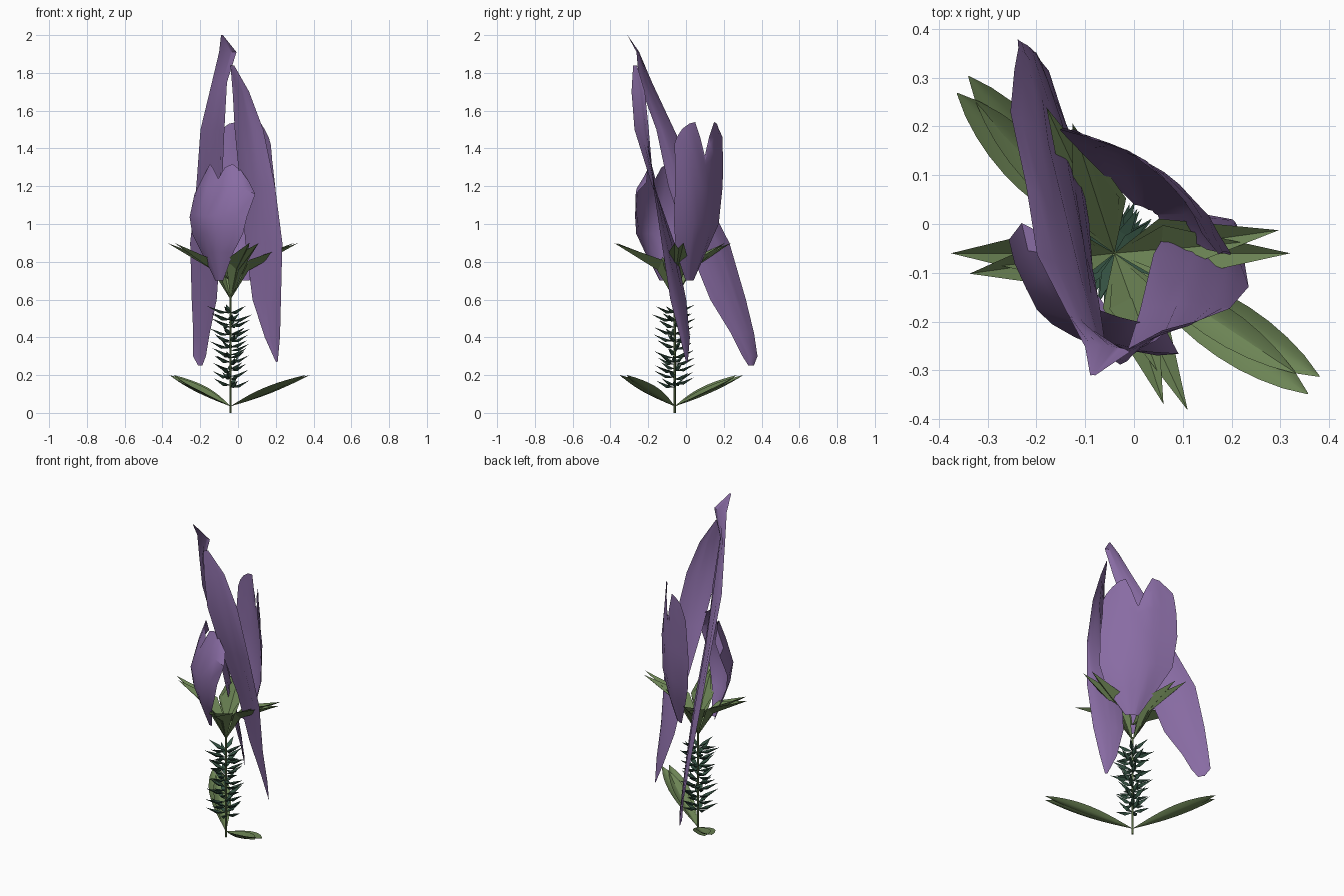
import bpy, random
from math import sin, cos, pi, radians
from mathutils import Vector

if "Cube" in bpy.data.objects:
    bpy.data.objects.remove(bpy.data.objects["Cube"])

random.seed(4)
CX, CY = -0.04, -0.06  # stem axis


def material(name, rgb):
    m = bpy.data.materials.new(name)
    m.diffuse_color = (*rgb, 1)
    m.use_nodes = True
    m.node_tree.nodes["Principled BSDF"].inputs["Base Color"].default_value = m.diffuse_color
    return m


PURPLE = material("petal_purple", (0.25, 0.15, 0.37))
GREEN = material("leaf_green", (0.15, 0.23, 0.09))
DARK = material("needle_green", (0.035, 0.085, 0.055))


def make(name, verts, faces, mat, smooth=None):
    me = bpy.data.meshes.new(name)
    me.from_pydata(verts, [], faces)
    me.materials.append(mat)
    ob = bpy.data.objects.new(name, me)
    bpy.context.collection.objects.link(ob)
    if smooth:
        bpy.ops.object.select_all(action='DESELECT')
        ob.select_set(True)
        bpy.context.view_layer.objects.active = ob
        bpy.ops.object.shade_smooth_by_angle(angle=radians(smooth))
    return ob


def sheet(name, rows, bulge, notch=0, edge=0, jitter=0.005, n=8):
    """Loft a petal between two edges; rows hold z, left x y, right x y."""
    verts, faces = [], []
    for i, (z, x1, y1, x2, y2) in enumerate(rows):
        f = i / (len(rows) - 1)
        width = ((x1 - x2) ** 2 + (y1 - y2) ** 2) ** 0.5
        for j in range(n + 1):
            t = j / n
            s = abs(2 * t - 1)
            drop = f ** 4 * (notch * max(0, 1 - 3 * s) + edge * max(0, s - 0.4) ** 2 / 0.36)
            b = sin(pi * t) * width * bulge
            k = jitter * min(1, width * 5)
            verts.append((x1 + (x2 - x1) * t + b + random.uniform(-k, k),
                          y1 + (y2 - y1) * t + b + random.uniform(-k, k), z - drop))
    for i in range(len(rows) - 1):
        for j in range(n):
            a = i * (n + 1) + j
            faces.append((a, a + 1, a + n + 2, a + n + 1))
    return make(name, verts, faces, PURPLE, 35)


# Petals
sheet("tall_petal", [
    (0.25, -0.21, 0.36, -0.19, 0.33), (0.30, -0.24, 0.38, -0.17, 0.30),
    (0.42, -0.24, 0.36, -0.15, 0.24), (0.60, -0.25, 0.32, -0.11, 0.13),
    (0.90, -0.25, 0.23, -0.09, 0.01), (1.20, -0.22, 0.08, -0.08, -0.09),
    (1.50, -0.20, -0.06, -0.07, -0.16), (1.75, -0.14, -0.18, -0.06, -0.25),
    (1.91, -0.10, -0.25, -0.01, -0.26), (2.00, -0.09, -0.31, -0.08, -0.31)], 0.05)
sheet("side_petal", [
    (0.27, 0.20, 0.01, 0.21, 0.00), (0.40, 0.14, 0.02, 0.22, -0.03),
    (0.60, 0.08, 0.00, 0.23, -0.08), (0.90, 0.04, -0.06, 0.23, -0.13),
    (1.20, 0.01, -0.18, 0.20, -0.17), (1.50, -0.02, -0.27, 0.13, -0.20),
    (1.70, -0.03, -0.29, 0.06, -0.22), (1.84, -0.04, -0.28, -0.02, -0.26)], 0.05)
sheet("front_petal", [
    (0.70, -0.12, -0.10, -0.08, -0.14), (0.85, -0.19, -0.06, -0.02, -0.22),
    (0.95, -0.24, -0.05, 0.03, -0.26), (1.05, -0.26, -0.03, 0.05, -0.27),
    (1.20, -0.23, 0.00, 0.09, -0.27), (1.32, -0.18, -0.02, 0.06, -0.21)],
    -0.15, 0.08, 0.1)
sheet("back_petal", [
    (0.70, 0.00, 0.04, 0.06, 0.00), (0.85, -0.07, 0.11, 0.15, -0.05),
    (1.00, -0.13, 0.17, 0.20, -0.06), (1.20, -0.15, 0.19, 0.20, -0.06),
    (1.35, -0.14, 0.195, 0.18, -0.06), (1.46, -0.13, 0.195, 0.17, -0.06),
    (1.54, -0.12, 0.19, 0.16, -0.05)], 0.09, 0.2, 0.08, 0.004, 10)


def polar(r, deg, z):
    a = radians(deg)
    return (CX + r * cos(a), CY + r * sin(a), z)


# Calyx: keeled sepals, each with a twin just beside it
verts, faces = [], []
for ang, r in ((0, 0.36), (8, 0.34), (180, 0.335), (188, 0.30),
               (-65, 0.355), (-72, 0.325), (115, 0.33), (108, 0.28)):
    o = len(verts)
    verts += [polar(0, 0, 0.6), polar(0.115, ang - 30, 0.81), polar(0.115, ang + 30, 0.81),
              polar(r, ang, 0.9), polar(0.1, ang, 0.76), polar(0, 0, 0.7)]
    faces += [tuple(o + i for i in f) for f in
              ((0, 4, 1), (0, 2, 4), (4, 3, 1), (4, 2, 3), (5, 1, 3), (5, 3, 2))]
make("calyx", verts, faces, GREEN)

# Stem
bpy.ops.mesh.primitive_cylinder_add(vertices=6, radius=0.006, depth=0.62,
                                    location=(CX, CY, 0.31))
stem = bpy.context.object
stem.name = "stem"
stem.data.materials.append(GREEN)

# Needles up the stem
verts, faces = [], []
for k in range(11):
    for m in range(5):
        a = k * 47 + m * 72 + random.uniform(-8, 8)
        z = 0.145 + k * 0.039 + random.uniform(-0.01, 0.01)
        L = random.uniform(0.09, 0.125)
        o = len(verts)
        verts += [polar(0, 0, z), polar(L * 0.45, a - 17, z + 0.012),
                  polar(L * 0.45, a + 17, z + 0.012), polar(L * 0.45, a, z - 0.004),
                  polar(L, a, z + 0.035)]
        faces += [tuple(o + i for i in f) for f in
                  ((0, 1, 2), (4, 2, 1), (0, 3, 1), (0, 2, 3), (4, 1, 3), (4, 3, 2))]
make("stem_needles", verts, faces, DARK)


# Base leaves: cupped blades in overlapping pairs
def leaf(name, ang, length):
    d = Vector((cos(radians(ang)), sin(radians(ang)), 0))
    side = Vector((-d.y, d.x, 0))
    verts, faces, steps = [], [], 10
    for i in range(steps + 1):
        t = i / steps
        w = 0.048 * sin(pi * t ** 1.2) ** 0.8 if 0 < i < steps else 0.001
        for j in (-1, -0.5, 0, 0.5, 1):
            p = Vector((CX, CY, 0.035)) + d * length * t + side * w * j
            p.z += 0.165 * t - 0.026 * sin(pi * t) * (1 - j * j) + 0.012 * sin(pi * t)
            verts.append(p)
    for i in range(steps):
        for j in range(4):
            a = i * 5 + j
            faces.append((a, a + 1, a + 6, a + 5))
    make(name, verts, faces, GREEN, 40)


for i, (ang, length) in enumerate(((-31, 0.49), (-36, 0.49), (129.5, 0.47), (134.5, 0.46))):
    leaf(f"base_leaf_{i + 1}", ang, length)
